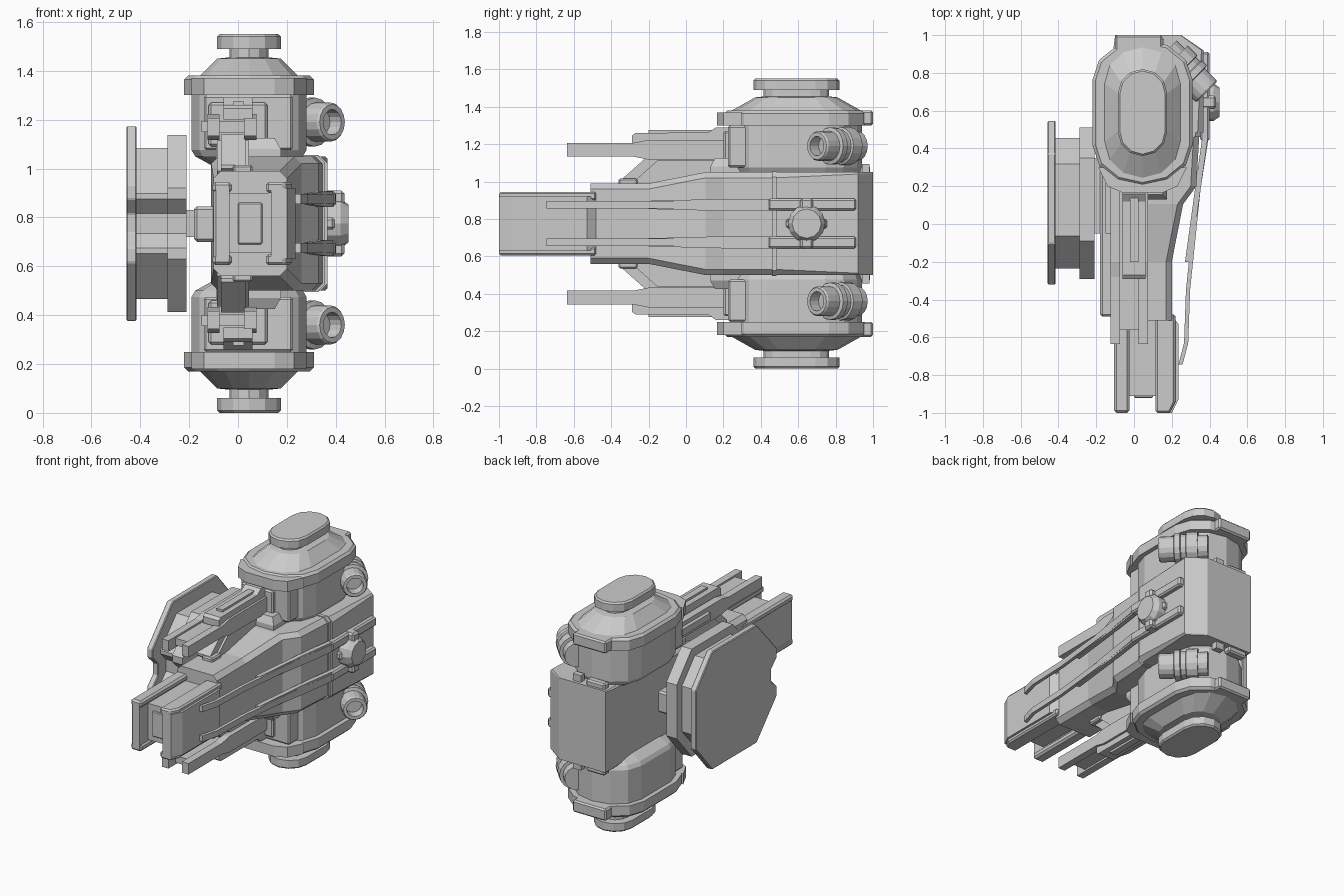
import bpy, bmesh, math
from mathutils import Vector

if "Cube" in bpy.data.objects:
    bpy.data.objects.remove(bpy.data.objects["Cube"])

MID = 0.775            # the model is mirrored about this height
CX, CY = 0.045, 0.59   # axis of the upright drums


def loft(name, rings, mirror=False, bevel=0):
    """Skin a list of equal-length rings, cap both ends."""
    bm = bmesh.new()
    vs = [[bm.verts.new((p[0], p[1], p[2] - MID)) for p in r] for r in rings]
    n = len(rings[0])
    for a, b in zip(vs, vs[1:]):
        for i in range(n):
            j = (i + 1) % n
            bm.faces.new((a[i], a[j], b[j], b[i]))
    bm.faces.new(vs[0])
    bm.faces.new(vs[-1])
    bmesh.ops.recalc_face_normals(bm, faces=bm.faces)
    me = bpy.data.meshes.new(name)
    bm.to_mesh(me)
    bm.free()
    ob = bpy.data.objects.new(name, me)
    ob.location.z = MID
    bpy.context.collection.objects.link(ob)
    if bevel:
        m = ob.modifiers.new("bevel", 'BEVEL')
        m.width, m.segments = bevel, 1
    if mirror:
        m = ob.modifiers.new("mirror", 'MIRROR')
        m.use_axis = (False, False, True)
    return ob


def prism(name, pts, axis, lo, hi, **kw):
    """Extrude a 2D profile: axis x uses (y,z), axis z uses (x,y)."""
    def at(p, t):
        return (t, p[0], p[1]) if axis == 'x' else (p[0], p[1], t)
    return loft(name, [[at(p, t) for p in pts] for t in (lo, hi)], **kw)


def box(name, x, y, z, **kw):
    return prism(name, [(x[0], y[0]), (x[1], y[0]), (x[1], y[1]), (x[0], y[1])], 'z', *z, **kw)


def oval(a, b, z, straight=0.45):
    """Faceted stadium ring with half sizes a, b."""
    s = b * straight
    pts = []
    for sign, start in ((1, 0), (-1, 180)):
        for k in range(7):
            t = math.radians(start + 30 * k)
            pts.append((CX + a * math.cos(t), CY + sign * s + (b - s) * math.sin(t), z))
    return pts


def barrel(name, start, direction, prof, n=16, **kw):
    """Turned part from (distance, radius) pairs along a direction."""
    d = Vector(direction).normalized()
    u = d.cross(Vector((0, 0, 1))).normalized()
    w = u.cross(d)
    rings = []
    for s, r in prof:
        c = Vector(start) + d * s
        rings.append([c + r * (u * math.cos(2 * math.pi * k / n) + w * math.sin(2 * math.pi * k / n))
                      for k in range(n)])
    return loft(name, rings, **kw)


# Upper and lower drums: lip, body, flange, cone, neck and cap
loft("drum", [oval(a, b, z) for a, b, z in (
    (.13, .30, 1.00), (.22, .34, 1.05), (.235, .35, 1.075), (.235, .35, 1.30), (.265, .385, 1.30),
    (.265, .385, 1.365), (.25, .37, 1.38), (.20, .345, 1.38), (.13, .22, 1.45),
    (.08, .175, 1.455), (.08, .175, 1.49), (.13, .23, 1.49), (.13, .23, 1.54), (.12, .22, 1.55))],
    mirror=True)
prism("flange_front_block", [(-.19, .30), (-.14, .20), (-.06, .165), (.15, .165), (.23, .20), (.28, .30)],
      'z', 1.30, 1.37, mirror=True)
box("flange_rear_block", (-.10, .15), (.90, 1.0), (1.30, 1.38), mirror=True, bevel=.01)
box("drum_front_panel", (-.14, .225), (.225, .35), (1.075, 1.30), mirror=True, bevel=.01)
box("drum_front_pad", (-.12, .12), (.20, .26), (1.09, 1.27), mirror=True, bevel=.01)

# Angled hose ports on the drums
barrel("hose_port", (.17, .915, 1.19), (1, -1, 0), (
    (0, .08), (.06, .08), (.06, .102), (.13, .102), (.135, .09), (.165, .09), (.17, .1), (.205, .1),
    (.21, .08), (.295, .08), (.305, .073), (.305, .052), (.24, .052)), mirror=True)


# Central hull, chamfered sections along y
def section(y, x0, x1, h, c=.03):
    pts = [(x0 + c, -h), (x1 - c, -h), (x1, c - h), (x1, h - c), (x1 - c, h), (x0 + c, h), (x0, h - c), (x0, c - h)]
    return [(x, y, MID + z) for x, z in pts]


loft("hull", [section(*s) for s in (
    (-.51, -.10, .20, .215), (-.20, -.10, .20, .215), (.105, -.11, .26, .275),
    (.20, -.11, .33, .275), (.46, -.11, .345, .275), (.46, -.11, .355, .28), (.485, -.11, .355, .28),
    (.485, -.11, .367, .275), (.92, -.11, .367, .275, .01), (1.0, -.10, .25, .275, .005))])
loft("hull_collar", [[(x, y, z) for x, y in ((-.09 + d, .13 + d), (.175 - d, .13 + d), (.175 - d, .45), (-.09 + d, .45))]
                     for z, d in ((1.0, 0), (1.08, 0), (1.125, .025))], mirror=True)
box("hull_top_pad", (-.02, .06), (-.36, -.26), (.97, 1.015), mirror=True, bevel=.008)
box("rear_latch", (-.08, .06), (.93, .985), (1.04, 1.085), mirror=True, bevel=.01)
box("rear_latch_pin", (.10, .16), (.94, .98), (1.04, 1.095), mirror=True)

# Forked nose: two channel rails and the core between them
prism("nose_rail_left", [(-.10, -.99), (-.09, -1.0), (-.035, -1.0), (-.035, -.45), (-.10, -.45)],
      'z', .63, .92)
prism("nose_rail_right", [(.135, -1.0), (.20, -1.0), (.235, -.93), (.235, -.53), (.20, -.48), (.135, -.48)],
      'z', .63, .92)
box("nose_lip_left", (-.105, -.025), (-1.0, -.45), (.90, .945), mirror=True, bevel=.012)
prism("nose_lip_right", [(.115, -1.0), (.19, -1.0), (.22, -.94), (.22, -.48), (.115, -.48)],
      'z', .90, .945, mirror=True, bevel=.01)
box("nose_core", (-.04, .14), (-.91, -.45), (.655, .90))
box("nose_core_plate", (.0, .10), (-.92, -.85), (.69, .86), bevel=.005)

# Twin guide bars above and below the nose
for side, x0 in (("left", -.125), ("right", .025)):
    loft("guide_bar_" + side, [[(x, y, z) for x, z in ((x0, 1.17 - h), (x0 + .05, 1.17 - h),
                                                       (x0 + .05, 1.17 + h), (x0, 1.17 + h))]
                               for y, h in ((-.635, .037), (-.28, .037), (-.20, .053), (.26, .053))], mirror=True)
box("guide_centre", (-.076, .026), (-.56, .26), (1.148, 1.195), mirror=True)
prism("guide_gusset", [(-.34, 1.0), (-.34, 1.015), (-.20, 1.14), (.25, 1.14), (.25, .95), (-.28, .95)],
      'x', -.07, .03, mirror=True)
prism("gusset_rib", [(-.29, .99), (-.15, 1.115), (.25, 1.115), (.25, .95), (-.25, .95)],
      'x', -.085, .045, mirror=True)
prism("guide_top_plate", [(-.29, 1.20), (-.29, 1.245), (-.27, 1.26), (.12, 1.262), (.16, 1.29), (.25, 1.29), (.25, 1.20)],
      'x', -.06, .06, mirror=True)
box("guide_top_rib", (-.02, .025), (-.20, .25), (1.25, 1.275), mirror=True)
box("guide_side_lug", (-.15, -.12), (-.05, .25), (1.15, 1.195), mirror=True)

# Side rails bowed along the right of the hull
path = [(.235, -.745), (.265, -.63), (.275, -.35), (.33, .18), (.372, .45), (.38, .60)]
loft("side_rail", [[(x, y, .855), (x + .022, y, .855), (x + .022, y, .895), (x, y, .895)] for x, y in path],
     mirror=True)
loft("side_rail_mount", [[(x, y, .875 - h), (x + .03, y, .875 - h), (x + .03, y, .875 + h), (x, y, .875 + h)]
                         for x, y, h in ((.27, -.20, .022), (.325, .20, .032), (.36, .45, .032))],
     mirror=True)
box("side_rail_clamp", (.35, .40), (.44, .91), (.845, .908), mirror=True, bevel=.01)

# Round hatch with tabs between the rails
barrel("hatch", (.34, .645, MID), (1, 0, 0), ((0, .10), (.08, .10), (.112, .078)), n=12)
box("hatch_tab", (.34, .435), (.61, .68), (.64, .91), bevel=.012)
box("hatch_side_tab", (.34, .395), (.535, .755), (.75, .80), bevel=.01)

# Left mounting bar
box("mount_bar", (-.18, -.09), (-.49, .45), (.70, .845), bevel=.012)


# Stacked notched shield plates on the left
def plate(y0, y1, h, notch=.06):
    c, yc, n = .2 * h / .4, .2 * (y1 - y0), .25 * (y1 - y0)
    half = [(y1, h - c), (y1 - yc, h), (y0 + n, h), (y0, h * .4), (y0, .10), (y0 + notch, .04)]
    return [(y, MID + z) for y, z in half] + [(y, MID - z) for y, z in reversed(half)]


prism("shield_outer", plate(-.32, .545, .398), 'x', -.457, -.415, bevel=.005)
prism("shield_core", plate(-.235, .455, .308), 'x', -.418, -.285)
prism("shield_inner", plate(-.29, .51, .363), 'x', -.288, -.21)
box("shield_link", (-.22, -.15), (-.05, .35), (.72, .83))
